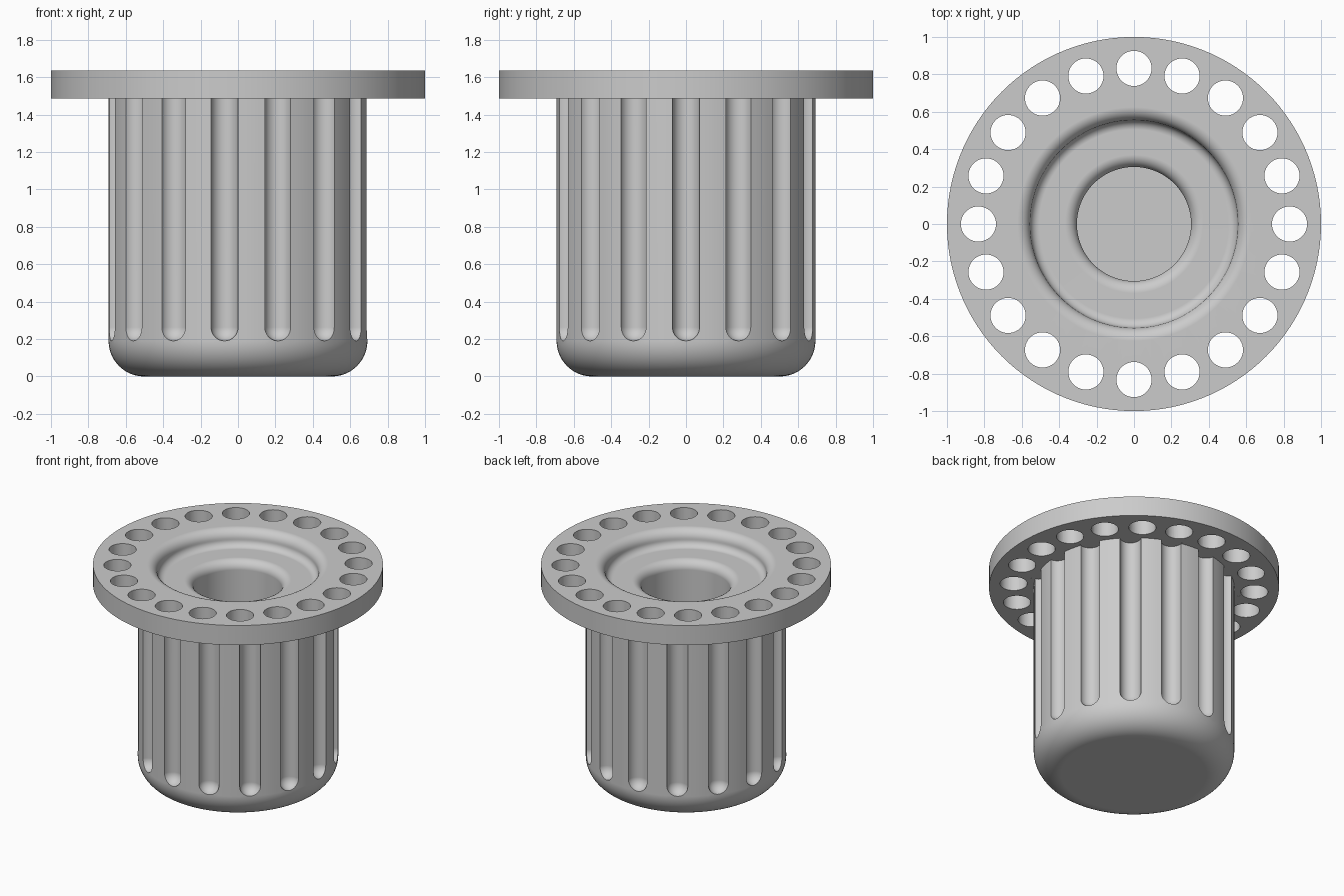
import bpy
import bmesh
from math import sin, cos, pi, tau, radians
from mathutils import Matrix, Vector

cube = bpy.data.objects.get("Cube")
if cube:
    bpy.data.objects.remove(cube, do_unlink=True)

grey = bpy.data.materials.new("plain grey")
grey.use_nodes = True
grey.diffuse_color = (0.6, 0.6, 0.6, 1)
grey.node_tree.nodes["Principled BSDF"].inputs["Base Color"].default_value = grey.diffuse_color


def arc(cx, cz, r, start, end, steps=10):
    """Profile points along an arc, angles in degrees."""
    turns = [radians(start + (end - start) * i / steps) for i in range(steps + 1)]
    return [(cx + r * cos(a), cz + r * sin(a)) for a in turns]


def lathe(bm, profile, segments, offset=(0, 0, 0)):
    """Revolve a profile that starts and ends on the z axis."""
    verts = [bm.verts.new((r, 0, z)) for r, z in profile]
    edges = [bm.edges.new(pair) for pair in zip(verts, verts[1:])]
    spun = bmesh.ops.spin(bm, geom=verts + edges, cent=(0, 0, 0), axis=(0, 0, 1),
                          angle=tau, steps=segments, use_duplicate=False)
    new = list({v for v in bm.verts if v.is_valid and not v.tag})
    bmesh.ops.translate(bm, verts=new, vec=Vector(offset))
    bmesh.ops.remove_doubles(bm, verts=new, dist=0.00005)
    for v in bm.verts:
        v.tag = True


def make_object(name, bm):
    bmesh.ops.recalc_face_normals(bm, faces=bm.faces)
    mesh = bpy.data.meshes.new(name)
    bm.to_mesh(mesh)
    bm.free()
    mesh.materials.append(grey)
    obj = bpy.data.objects.new(name, mesh)
    bpy.context.collection.objects.link(obj)
    return obj


def ring_cutter(name, profile, segments, count, radius):
    """Equal cutters spaced round the axis."""
    bm = bmesh.new()
    for i in range(count):
        a = tau * i / count
        lathe(bm, profile, segments, (radius * cos(a), radius * sin(a), 0))
    cutter = make_object(name, bm)
    cutter.hide_render = True
    return cutter


BODY_R, BORE_R, FLOOR_Z = 0.692, 0.305, 0.2
FLANGE_LOW, FLANGE_TOP = 1.485, 1.635

# Flanged cup: rounded base, flange, stepped recess and blind bore
profile = [(0, 0)]
profile += arc(BODY_R - 0.19, 0.19, 0.19, -90, 0, 14)
profile += [(BODY_R, FLANGE_LOW), (1, FLANGE_LOW), (1, FLANGE_TOP)]
profile += arc(0.625, FLANGE_TOP - 0.07, 0.07, 90, 180)
profile += arc(0.505, 1.565, 0.05, 0, -90)
profile += arc(BORE_R + 0.065, 1.45, 0.065, 90, 180)
profile += [(BORE_R, FLOOR_Z), (0, FLOOR_Z)]
bm = bmesh.new()
lathe(bm, profile, 120)
cup = make_object("flanged_cup", bm)

# Round-ended flutes in the body
flute_r = 0.073
flute = arc(0, 0.19 + flute_r, flute_r, -90, 0, 8)
flute += [(flute_r, FLANGE_LOW + 0.0005), (0, FLANGE_LOW + 0.0005)]
flutes = ring_cutter("flute_cutter", flute, 32, 15, BODY_R)

# Through holes in the flange
hole = [(0, 1.4), (0.094, 1.4), (0.094, 1.7), (0, 1.7)]
holes = ring_cutter("hole_cutter", hole, 40, 20, 0.832)

bpy.ops.object.select_all(action='DESELECT')
bpy.context.view_layer.objects.active = cup
cup.select_set(True)
for cutter in (flutes, holes):
    mod = cup.modifiers.new(cutter.name, 'BOOLEAN')
    mod.operation = 'DIFFERENCE'
    mod.solver = 'EXACT'
    mod.object = cutter
    bpy.ops.object.modifier_apply(modifier=mod.name)
    bpy.data.objects.remove(cutter, do_unlink=True)

# Smooth curves, crisp rims
bpy.ops.object.shade_smooth_by_angle(angle=radians(35))
weighted = cup.modifiers.new("weighted_normals", 'WEIGHTED_NORMAL')
weighted.keep_sharp = True
